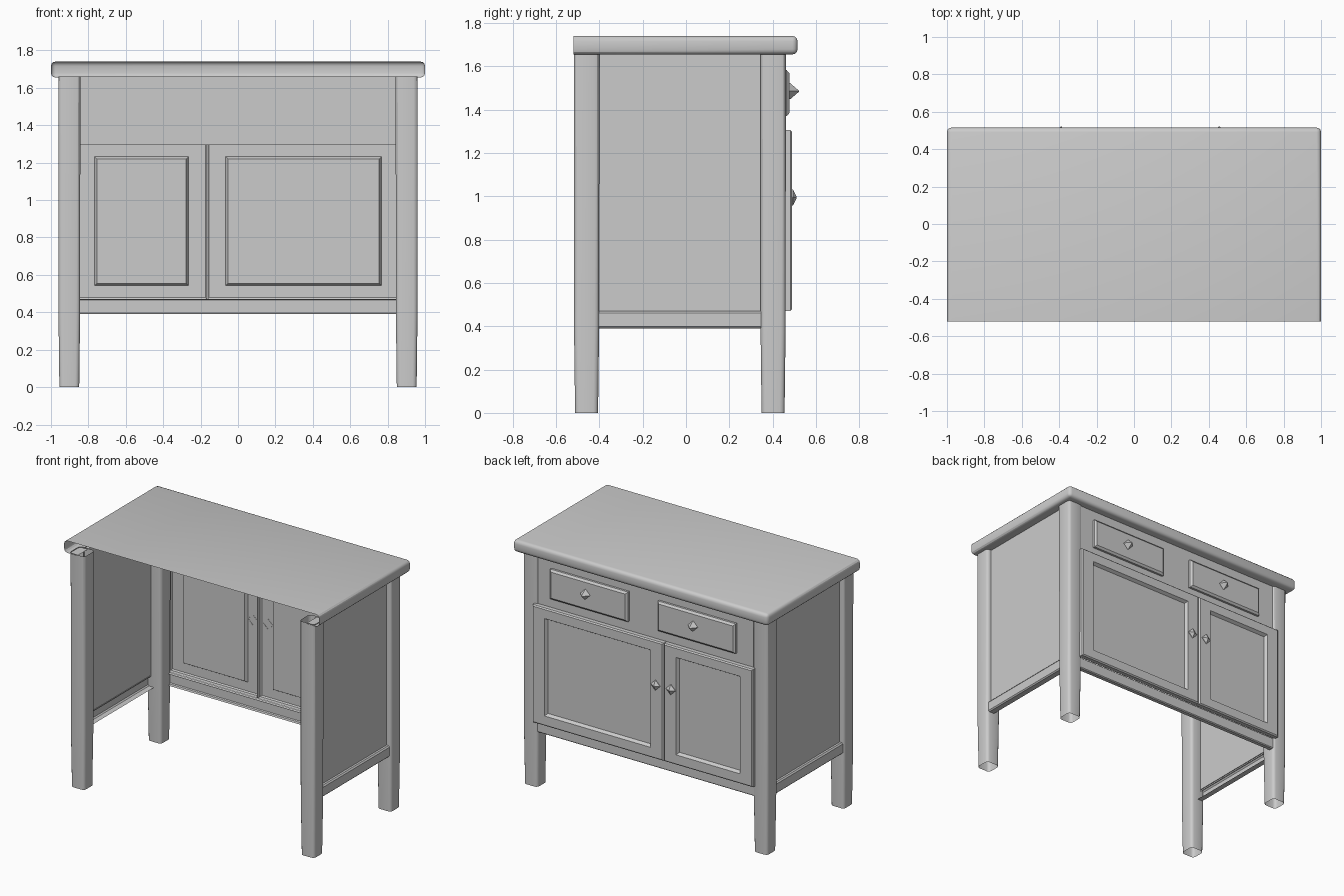
import bpy, bmesh, math
from mathutils import Matrix

if "Cube" in bpy.data.objects:
    bpy.data.objects.remove(bpy.data.objects["Cube"])


def finish(name, bm, smooth=False):
    bmesh.ops.recalc_face_normals(bm, faces=bm.faces)
    me = bpy.data.meshes.new(name)
    bm.to_mesh(me)
    bm.free()
    ob = bpy.data.objects.new(name, me)
    bpy.context.collection.objects.link(ob)
    if smooth:
        bpy.ops.object.select_all(action='DESELECT')
        ob.select_set(True)
        bpy.context.view_layer.objects.active = ob
        bpy.ops.object.shade_smooth_by_angle(angle=math.radians(30))
    return ob


def loft(bm, rings, cap=False):
    """Skin equal-sized closed rings; optionally fill the last one."""
    vs = [[bm.verts.new(p) for p in r] for r in rings]
    n = len(vs[0])
    for a, b in zip(vs, vs[1:]):
        for i in range(n):
            j = (i + 1) % n
            bm.faces.new((a[i], a[j], b[j], b[i]))
    if cap:
        bm.faces.new(vs[-1])


def relief(name, x0, x1, z0, z1, steps):
    """Open-backed front panel from nested rectangles (x inset, z inset, y)."""
    bm = bmesh.new()
    loft(bm, [[(x0 + i, y, z0 + k), (x1 - i, y, z0 + k),
               (x1 - i, y, z1 - k), (x0 + i, y, z1 - k)] for i, k, y in steps], True)
    return finish(name, bm)


def sheet(name, pts):
    bm = bmesh.new()
    bm.faces.new([bm.verts.new(p) for p in pts])
    return finish(name, bm)


# table top: rounded on three sides, open at -y, underside only a lip
bm = bmesh.new()
bmesh.ops.create_cube(bm, size=1, matrix=Matrix.Translation((0, -0.09, 1.6975))
                      @ Matrix.Diagonal((2.0, 1.21, 0.085, 1)))
bmesh.ops.bevel(bm, geom=bm.edges[:], offset=0.024, segments=3, profile=0.5, affect='EDGES')
bm.normal_update()
under = min(bm.faces, key=lambda f: f.calc_center_median().z)
bmesh.ops.inset_region(bm, faces=[under], thickness=0.11)
bmesh.ops.delete(bm, geom=[under], context='FACES_ONLY')
bmesh.ops.bisect_plane(bm, geom=bm.verts[:] + bm.edges[:] + bm.faces[:],
                       plane_co=(0, -0.52, 0), plane_no=(0, -1, 0), clear_outer=True)
finish("table_top", bm, True)


# legs: hollow, softened corners, slight taper below the rails
def leg_ring(cx, cy, h, z, r=0.022):
    pts = []
    for q in range(4):
        sx, sy = ((1, 1), (-1, 1), (-1, -1), (1, -1))[q]
        for t in range(4):
            a = math.radians(90 * q + 30 * t)
            pts.append((cx + sx * (h - r) + r * math.cos(a),
                        cy + sy * (h - r) + r * math.sin(a), z))
    return pts


for sx, side in ((-1, "left"), (1, "right")):
    for cy, end in ((-0.459, "front"), (0.402, "back")):
        bm = bmesh.new()
        loft(bm, [leg_ring(sx * 0.902, cy, h, z) for h, z in
                  ((0.053, 0), (0.058, 0.4), (0.059, 1.66))])
        finish(f"{end}_{side}_leg", bm, True)

# side panels and side rails
for sx, side in ((-1, "left"), (1, "right")):
    x = sx * 0.925
    sheet(f"{side}_side_panel", [(x, -0.41, 0.46), (x, 0.355, 0.46),
                                 (x, 0.355, 1.66), (x, -0.41, 1.66)])
    bm = bmesh.new()
    prof = ((0.90, 0.39), (0.94, 0.39), (0.948, 0.398), (0.948, 0.46), (0.94, 0.47), (0.92, 0.47))
    rows = [[bm.verts.new((sx * px, y, pz)) for px, pz in prof] for y in (-0.41, 0.355)]
    for i in range(len(prof) - 1):
        bm.faces.new((rows[0][i], rows[0][i + 1], rows[1][i + 1], rows[1][i]))
    finish(f"{side}_side_rail", bm)

# drawer surround and bottom rail on the cabinet face
sheet("drawer_surround", [(-0.85, 0.45, 1.295), (0.85, 0.45, 1.295),
                          (0.85, 0.45, 1.66), (-0.85, 0.45, 1.66)])
relief("bottom_rail", -0.85, 0.85, 0.39, 0.472,
       ((0, 0, 0.42), (0, 0, 0.446), (0, 0.006, 0.452)))

# doors with recessed panels
door = ((0, 0, 0.452), (0, 0, 0.482), (0.008, 0.008, 0.49),
        (0.097, 0.072, 0.49), (0.11, 0.085, 0.468))
relief("small_door", -0.865, -0.167, 0.47, 1.305, door)
relief("large_door", -0.163, 0.865, 0.47, 1.305, door)

# drawer fronts
for x0, side in ((-0.715, "left"), (0.13, "right")):
    relief(f"{side}_drawer_front", x0, x0 + 0.61, 1.37, 1.582,
           ((0, 0, 0.45), (0, 0, 0.465), (0.014, 0.014, 0.477)))

# pointed four-sided knobs
for name, x, y, z in (("left_drawer_knob", -0.39, 0.475, 1.485),
                      ("right_drawer_knob", 0.455, 0.475, 1.485),
                      ("small_door_knob", -0.225, 0.488, 0.995),
                      ("large_door_knob", -0.105, 0.488, 0.995)):
    tip = 0.521 if z > 1.2 else 0.511
    bm = bmesh.new()
    loft(bm, [[(x + r * math.cos(a * math.pi / 2), yy, z + r * math.sin(a * math.pi / 2))
               for a in range(4)] for r, yy in ((0.037, y), (0.037, y + 0.006), (0.003, tip))], True)
    finish(name, bm)
